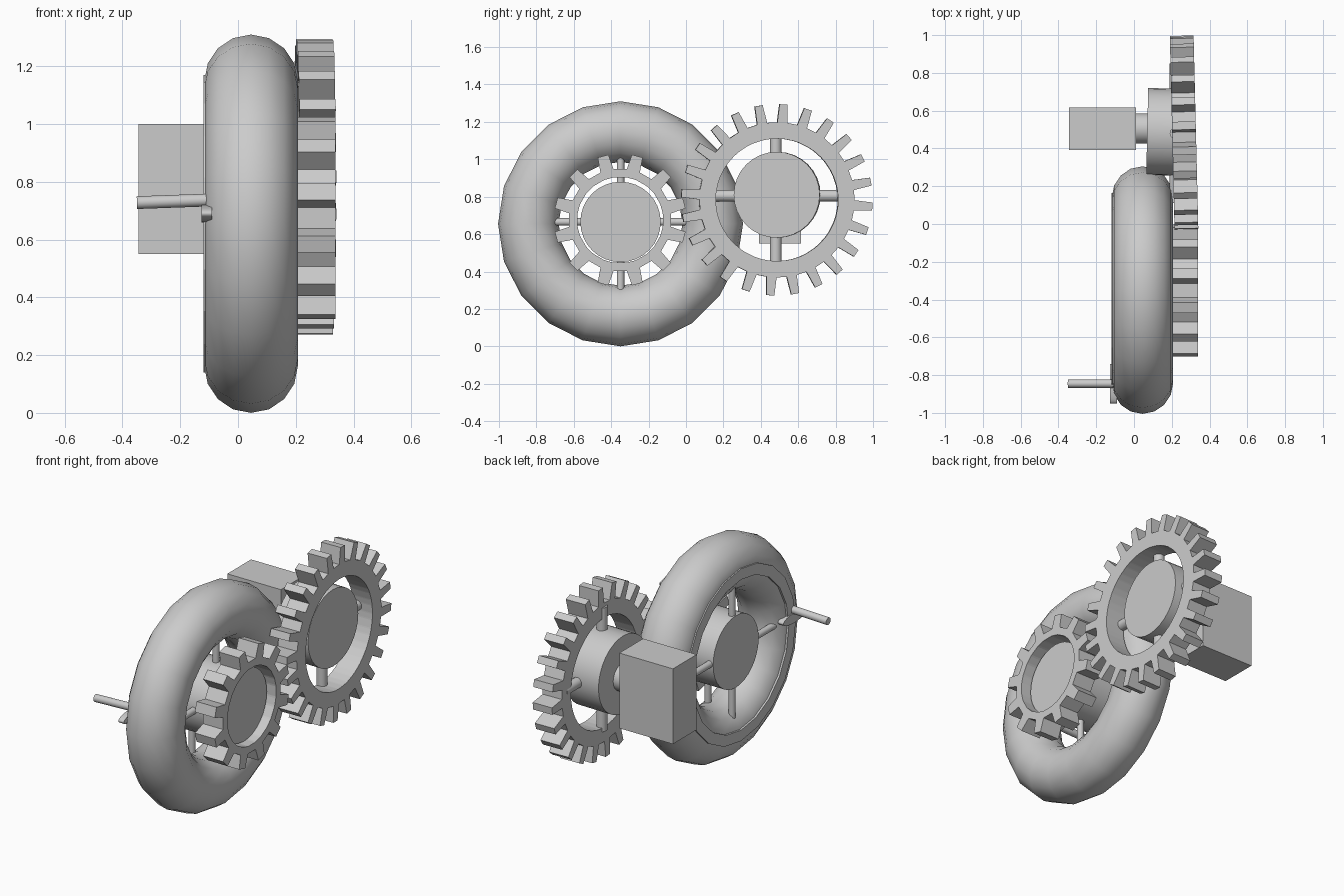
import bpy, bmesh
from math import pi, sin, cos, radians
from mathutils import Vector

cube = bpy.data.objects.get("Cube")
if cube:
    bpy.data.objects.remove(cube, do_unlink=True)

grey = bpy.data.materials.new("plain grey")
grey.use_nodes = True
grey.diffuse_color = (0.6, 0.6, 0.6, 1)
grey.node_tree.nodes["Principled BSDF"].inputs["Base Color"].default_value = (0.6, 0.6, 0.6, 1)


def finish(obj, name, smooth=True):
    obj.name = name
    obj.data.materials.clear()
    obj.data.materials.append(grey)
    if smooth:
        bpy.ops.object.select_all(action='DESELECT')
        obj.select_set(True)
        bpy.context.view_layer.objects.active = obj
        bpy.ops.object.shade_smooth_by_angle(angle=radians(35))
    return obj


def rod(name, start, end, radius, sides=32):
    """Cylinder between two points."""
    a, b = Vector(start), Vector(end)
    bpy.ops.mesh.primitive_cylinder_add(vertices=sides, radius=radius, depth=(b - a).length,
                                        location=(a + b) / 2)
    obj = bpy.context.object
    obj.rotation_euler = (b - a).to_track_quat('Z', 'Y').to_euler()
    return finish(obj, name)


def ring(name, center, half_depth, hole, outline):
    """Flat ring facing x; outline is a list of (angle, radius)."""
    bm = bmesh.new()
    loops = []
    for x, inner in ((half_depth, False), (half_depth, True), (-half_depth, True), (-half_depth, False)):
        loops.append([bm.verts.new((x, (hole if inner else r) * cos(a), (hole if inner else r) * sin(a)))
                      for a, r in outline])
    n = len(outline)
    for k in range(4):
        p, q = loops[k], loops[(k + 1) % 4]
        for i in range(n):
            j = (i + 1) % n
            bm.faces.new((p[i], p[j], q[j], q[i]))
    bmesh.ops.recalc_face_normals(bm, faces=bm.faces)
    mesh = bpy.data.meshes.new(name)
    bm.to_mesh(mesh)
    bm.free()
    obj = bpy.data.objects.new(name, mesh)
    bpy.context.collection.objects.link(obj)
    obj.location = center
    return finish(obj, name, smooth=False)


def gear_outline(teeth, root, tip, offset):
    pitch = 2 * pi / teeth
    shape = ((-0.25, root), (-0.16, tip), (0.16, tip), (0.25, root))
    return [(offset + (k + f) * pitch, r) for k in range(teeth) for f, r in shape]


def spokes(name, center, length, radius):
    c = Vector(center)
    for label, d in (("top", (0, 0, 1)), ("bottom", (0, 0, -1)), ("front", (0, -1, 0)), ("back", (0, 1, 0))):
        rod(f"{name}_{label}", c, c + Vector(d) * length, radius, 16)


# Tyre
wy, wz = -0.35, 0.655
bpy.ops.mesh.primitive_torus_add(major_segments=20, minor_segments=16, major_radius=0.493,
                                 minor_radius=0.162, location=(0.045, wy, wz),
                                 rotation=(0, pi / 2, 0))
tyre = finish(bpy.context.object, "tyre", smooth=False)
tyre.data.shade_smooth()

# Rim band set into the side of the tyre
ring("rim_band", (-0.1, wy, wz), 0.02, 0.45, [(k * pi / 10, 0.515) for k in range(20)])

# Wheel hub and its two sets of spokes
rod("wheel_hub", (-0.085, wy, 0.665), (0.285, wy, 0.665), 0.215)
spokes("wheel_outer_spoke", (-0.06, wy, 0.665), 0.4, 0.02)
spokes("wheel_inner_spoke", (0.1, wy, 0.665), 0.4, 0.02)

# Small gear on the wheel
ring("small_gear", (0.272, -0.352, 0.675), 0.066, 0.23,
     gear_outline(12, 0.275, 0.355, radians(15)))

# Handle and its mount on the rim
rod("handle", (-0.35, -0.845, 0.728), (-0.1, -0.845, 0.737), 0.022, 24)
mount = rod("handle_mount", (-0.126, -0.845, 0.69), (-0.09, -0.845, 0.69), 0.03, 24)
mount.scale = (3.5, 1, 1)

# Large gear, slightly turned
big = ring("large_gear", (0.265, 0.485, 0.783), 0.063, 0.327,
           gear_outline(24, 0.415, 0.512, radians(-4)))
big.rotation_euler = (0, 0, radians(1.4))

# Large gear hub, spokes and shaft
rod("large_hub", (0.07, 0.49, 0.81), (0.29, 0.485, 0.81), 0.23)
spokes("large_gear_spoke", (0.22, 0.48, 0.805), 0.37, 0.031)
rod("shaft", (-0.02, 0.505, 0.8), (0.09, 0.505, 0.8), 0.08)

# Motor box
bpy.ops.mesh.primitive_cube_add(size=1, location=(-0.167, 0.503, 0.775))
bpy.context.object.scale = (0.355, 0.225, 0.45)
finish(bpy.context.object, "motor_box", smooth=False)
